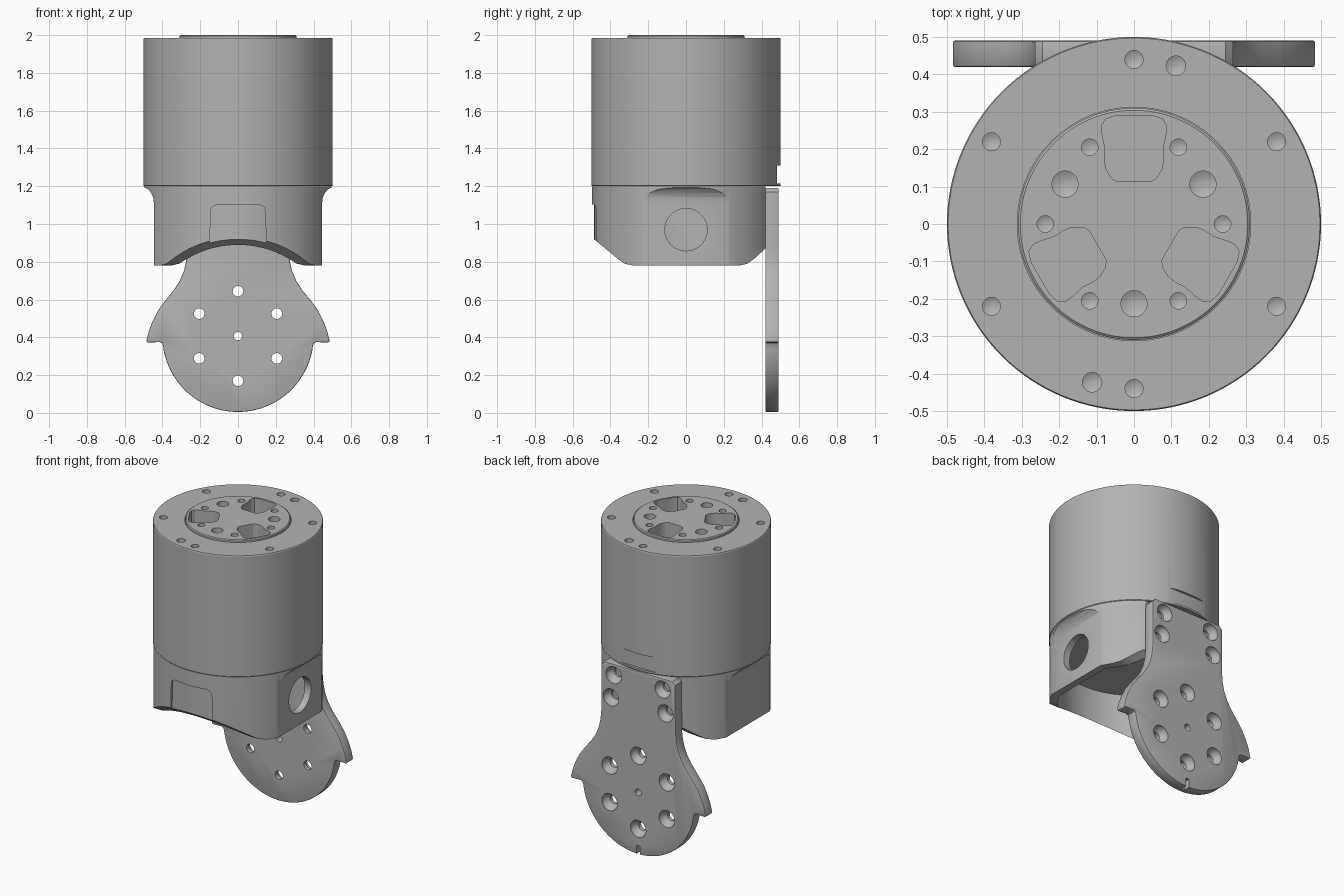
import bpy, bmesh, math
from mathutils import Matrix

if "Cube" in bpy.data.objects:
    bpy.data.objects.remove(bpy.data.objects["Cube"], do_unlink=True)

grey = bpy.data.materials.new("satin_grey")
grey.use_nodes = True
colour = (0.45, 0.45, 0.45, 1)
grey.diffuse_color = colour
grey.node_tree.nodes["Principled BSDF"].inputs["Base Color"].default_value = colour


def finish(name, bm):
    bmesh.ops.recalc_face_normals(bm, faces=bm.faces[:])
    mesh = bpy.data.meshes.new(name)
    bm.to_mesh(mesh)
    bm.free()
    mesh.materials.append(grey)
    ob = bpy.data.objects.new(name, mesh)
    bpy.context.collection.objects.link(ob)
    return ob


def prism(name, points, lo, hi, axis):
    """Extrude a closed 2D outline along one axis."""
    place = {"x": lambda a, b, t: (t, a, b),
             "y": lambda a, b, t: (a, t, b),
             "z": lambda a, b, t: (a, b, t)}[axis]
    bm = bmesh.new()
    ends = [[bm.verts.new(place(a, b, t)) for a, b in points] for t in (lo, hi)]
    for ring in ends:
        bm.faces.new(ring)
    n = len(points)
    for i in range(n):
        j = (i + 1) % n
        bm.faces.new((ends[0][i], ends[0][j], ends[1][j], ends[1][i]))
    return finish(name, bm)


def box(x, y, z):
    return prism("cutter", [(x[0], y[0]), (x[1], y[0]), (x[1], y[1]), (x[0], y[1])], *z, "z")


def lathe(name, profile, steps=128, matrix=Matrix()):
    """Turn a radius/height profile around the z axis."""
    bm = bmesh.new()
    vs = [bm.verts.new((r, 0, z)) for r, z in profile]
    es = [bm.edges.new(pair) for pair in zip(vs, vs[1:])]
    bmesh.ops.spin(bm, geom=vs + es, cent=(0, 0, 0), axis=(0, 0, 1),
                   angle=math.tau, steps=steps)
    bmesh.ops.remove_doubles(bm, verts=bm.verts[:], dist=1e-5)
    bm.transform(matrix)
    return finish(name, bm)


def apply(ob, mod):
    bpy.context.view_layer.objects.active = ob
    bpy.ops.object.modifier_apply(modifier=mod.name)


def cut(ob, *tools, operation="DIFFERENCE"):
    for tool in tools:
        mod = ob.modifiers.new("cut", "BOOLEAN")
        mod.operation, mod.solver, mod.object = operation, "EXACT", tool
        apply(ob, mod)
        bpy.data.objects.remove(tool, do_unlink=True)


def smooth(ob):
    bpy.ops.object.select_all(action="DESELECT")
    ob.select_set(True)
    bpy.context.view_layer.objects.active = ob
    bpy.ops.object.shade_smooth_by_angle(angle=math.radians(30))


def mirrored(half):
    return half + [(-a, b) for a, b in reversed(half) if a > 0]


def ring(radius, start, count=6):
    step = math.tau / count
    return [(radius * math.cos(start + i * step), radius * math.sin(start + i * step))
            for i in range(count)]


def drill(x, y, top, r, depth):
    """Blind hole with a conical bottom."""
    return lathe("cutter", [(0, -depth - r / 2), (r, -depth), (r, 0.05), (0, 0.05)],
                 32, Matrix.Translation((x, y, top)))


# Main cylindrical housing with a bore for the flange
housing = lathe("housing", [(0, 1.2), (0.497, 1.2), (0.5, 1.203), (0.5, 1.98), (0.497, 1.985),
                            (0.312, 1.985), (0.312, 1.8), (0, 1.8)])
cut(housing, *[drill(x, y, 1.985, 0.024, 0.06) for x, y in ring(0.44, math.pi / 6)])
cut(housing, *[drill(s * 0.112, s * 0.423, 1.985, 0.026, 0.06) for s in (1, -1)])
cut(housing, box((-0.2, 0.2), (0.483, 0.6), (1.215, 1.31)))

# Rotating output flange with bolt circle, pin holes and three windows
flange = lathe("output_flange", [(0, 1.8), (0.31, 1.8), (0.31, 1.995), (0.304, 2), (0, 2)])
cut(flange, *[drill(x, y, 2, 0.022, 0.06) for x, y in ring(0.237, 0)])
cut(flange, *[drill(x, y, 2, 0.035, 0.06) for x, y in ring(0.213, math.pi / 6, 3)])
window = mirrored([(0.045, 0.113), (0.06, 0.122), (0.076, 0.15), (0.079, 0.175), (0.077, 0.2),
                   (0.085, 0.24), (0.087, 0.262), (0.077, 0.28), (0.05, 0.289)])
for i in range(3):
    tool = prism("cutter", window, 1.85, 2.1, "z")
    tool.data.transform(Matrix.Rotation(i * math.tau / 3, 4, "Z"))
    cut(flange, tool)

# Lower shell: round body trimmed to flat sides, flat back and sloped underside
shell = lathe("lower_shell", [(0, 0.7), (0.498, 0.7), (0.498, 1.199), (0, 1.199)])
sides = mirrored([(0.445, 0.6), (0.445, 1.11), (0.449, 1.14), (0.46, 1.165),
                  (0.477, 1.185), (0.51, 1.2), (0.51, 1.3)])
cut(shell, prism("cutter", sides, -0.7, 0.7, "y"), operation="INTERSECT")
underside = [(-0.52, 0.947), (-0.36, 0.815), (-0.325, 0.79), (-0.28, 0.78), (0.28, 0.78),
             (0.325, 0.79), (0.36, 0.815), (0.42, 0.87), (0.42, 1.3), (-0.52, 1.3)]
cut(shell, prism("cutter", underside, -0.7, 0.7, "x"), operation="INTERSECT")

# Hollow interior, open below and behind
cavity = lathe("cutter", [(0, 0.6), (0.45, 0.6), (0.45, 1.1), (0, 1.1)])
cut(cavity, box((-0.4, 0.4), (-0.6, 0.6), (0.5, 1.15)), operation="INTERSECT")
cut(shell, cavity, box((-0.22, 0.22), (0.1, 0.6), (0.5, 1.08)))

# Round port on the left side
port = Matrix.Translation((0.45, 0, 0.97)) @ Matrix.Rotation(math.pi / 2, 4, "Y")
cut(shell, lathe("cutter", [(0, -0.1), (0.112, -0.1), (0.112, 0.1), (0, 0.1)], 64, port))

# Shallow front panel recess following the round wall
panel = prism("cutter", mirrored([(0.16, 0.8), (0.148, 0.93), (0.145, 1.07), (0.137, 1.09),
                                  (0.115, 1.102)]), -0.6, -0.3, "y")
cut(panel, lathe("cutter", [(0, 0.7), (0.486, 0.7), (0.486, 1.2), (0, 1.2)]))
cut(shell, panel)

# Rear mounting plate: neck, flared hooks and round foot
foot = [(0.4 * math.cos(a), 0.405 + 0.4 * math.sin(a))
        for a in (math.radians(-7 - 83 * i / 28) for i in range(29))]
foot[-1] = (0, 0.005)
outline = [(0.245, 1.19), (0.265, 1.17), (0.267, 0.87), (0.273, 0.81), (0.285, 0.755),
           (0.308, 0.7), (0.34, 0.65), (0.385, 0.595), (0.425, 0.54), (0.455, 0.48),
           (0.473, 0.43), (0.485, 0.38), (0.478, 0.372), (0.415, 0.375), (0.404, 0.37)] + foot
plate = prism("mounting_plate", mirrored(outline), 0.42, 0.49, "y")
bevel = plate.modifiers.new("bevel", "BEVEL")
bevel.width, bevel.segments, bevel.limit_method = 0.01, 2, "ANGLE"
bevel.angle_limit = math.radians(50)
apply(plate, bevel)


def plate_hole(x, z, profile):
    place = Matrix.Translation((x, 0.49, z)) @ Matrix.Rotation(-math.pi / 2, 4, "X")
    return lathe("cutter", profile, 32, place)


def countersink(end):
    return [(0, end), (0.028, end), (0.028, -0.045), (0.045, -0.03), (0.055, -0.01),
            (0.055, 0.02), (0, 0.02)]


cut(plate, *[plate_hole(x, z + 0.407, countersink(-0.1)) for x, z in ring(0.237, math.pi / 6)])
cut(plate, plate_hole(0, 0.407, [(0, -0.1), (0.022, -0.1), (0.022, 0.02), (0, 0.02)]))
for s in (1, -1):
    cut(plate, *[plate_hole(s * x, z, countersink(-0.06)) for x, z in ((0.175, 1.12), (0.195, 0.97))])
cut(plate, box((-0.012, 0.012), (0.45, 0.6), (-0.1, 0.06)))

for part in (housing, flange, shell, plate):
    smooth(part)
